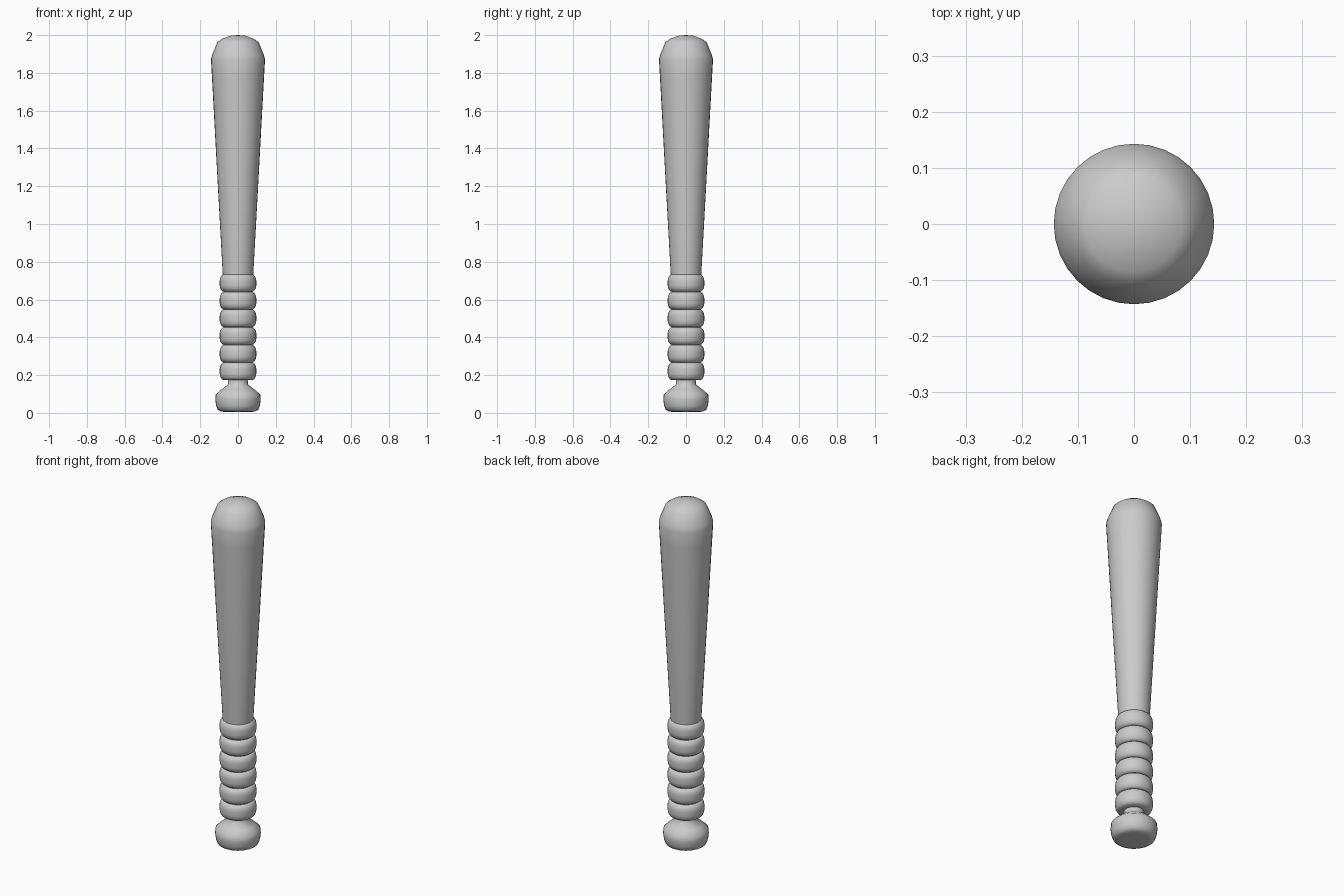
import bpy, bmesh, math

if "Cube" in bpy.data.objects:
    bpy.data.objects.remove(bpy.data.objects["Cube"])

SIDES = 32

def lathe(name, profile, closed=False, angle=40):
    """Revolve (radius, z) points around z; zero radius makes a pole."""
    bm = bmesh.new()
    rings = []
    for r, z in profile:
        if r == 0:
            rings.append([bm.verts.new((0, 0, z))] * SIDES)
        else:
            rings.append([bm.verts.new((r * math.cos(2 * math.pi * i / SIDES),
                                        r * math.sin(2 * math.pi * i / SIDES), z))
                          for i in range(SIDES)])
    pairs = list(zip(rings, rings[1:]))
    if closed:
        pairs.append((rings[-1], rings[0]))
    for a, b in pairs:
        for i in range(SIDES):
            j = (i + 1) % SIDES
            bm.faces.new(list(dict.fromkeys((a[i], a[j], b[j], b[i]))))
    bmesh.ops.recalc_face_normals(bm, faces=bm.faces)
    mesh = bpy.data.meshes.new(name)
    bm.to_mesh(mesh)
    bm.free()
    obj = bpy.data.objects.new(name, mesh)
    bpy.context.collection.objects.link(obj)
    bpy.ops.object.select_all(action='DESELECT')
    obj.select_set(True)
    bpy.context.view_layer.objects.active = obj
    bpy.ops.object.shade_smooth_by_angle(angle=math.radians(angle))
    return obj

# Bat body: knob, neck, handle core, tapered barrel and domed tip
lathe("bat_body", [
    (0, 0.008), (0.07, 0.005), (0.09, 0.007), (0.107, 0.016), (0.116, 0.038),
    (0.12, 0.07), (0.118, 0.097), (0.09, 0.122), (0.053, 0.15), (0.051, 0.18),
    (0.076, 0.22), (0.077, 0.69), (0.081, 0.735), (0.112, 1.3), (0.138, 1.78),
    (0.143, 1.87), (0.138, 1.892), (0.109, 1.963), (0.085, 1.98),
    (0.04, 1.997), (0, 2.0)], angle=60)

# Grip rings with rounded edges, stacked along the handle
half = [(0.05, 0.047), (0.078, 0.046), (0.088, 0.039), (0.095, 0.026), (0.097, 0.012)]
for n in range(6):
    zc = 0.22 + n * 0.0935
    section = [(r, zc + h) for r, h in half] + [(r, zc - h) for r, h in reversed(half)]
    lathe(f"grip_ring_{n + 1}", section, closed=True, angle=50)
